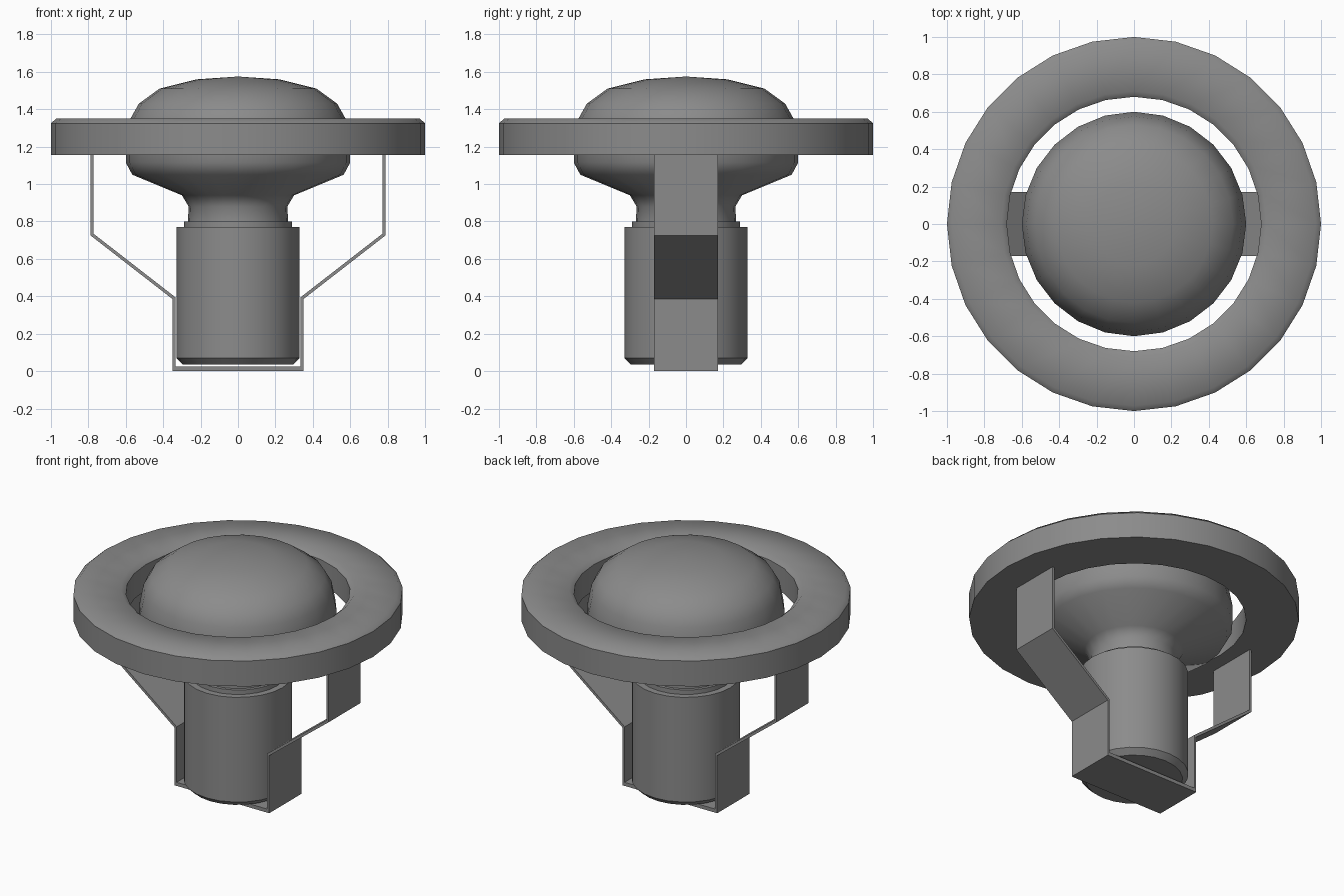
import bpy, bmesh, math

cube = bpy.data.objects.get("Cube")
if cube:
    bpy.data.objects.remove(cube, do_unlink=True)

grey = bpy.data.materials.new("mid grey")
grey.use_nodes = True
colour = (0.26, 0.26, 0.26, 1)
grey.diffuse_color = colour
grey.node_tree.nodes["Principled BSDF"].inputs["Base Color"].default_value = colour


def finish(name, bm, angle=None):
    bmesh.ops.recalc_face_normals(bm, faces=bm.faces)
    mesh = bpy.data.meshes.new(name)
    bm.to_mesh(mesh)
    bm.free()
    mesh.materials.append(grey)
    obj = bpy.data.objects.new(name, mesh)
    bpy.context.collection.objects.link(obj)
    if angle:
        bpy.ops.object.select_all(action='DESELECT')
        obj.select_set(True)
        bpy.context.view_layer.objects.active = obj
        bpy.ops.object.shade_smooth_by_angle(angle=math.radians(angle))
    return obj


def lathe(name, profile, sides, angle, closed=False):
    """Spin a (radius, height) profile around z."""
    bm = bmesh.new()
    verts = [bm.verts.new((r, 0, z)) for r, z in profile]
    edges = [bm.edges.new(pair) for pair in zip(verts, verts[1:])]
    if closed:
        edges.append(bm.edges.new((verts[-1], verts[0])))
    bmesh.ops.spin(bm, geom=verts + edges, cent=(0, 0, 0), axis=(0, 0, 1),
                   angle=2 * math.pi, steps=sides)
    bmesh.ops.remove_doubles(bm, verts=bm.verts, dist=0.0005)
    return finish(name, bm, angle)


# Flat ring with a softened top
lathe("ring", [(1, 1.155), (1, 1.325), (0.972, 1.35), (0.71, 1.35),
               (0.68, 1.325), (0.68, 1.155)], 28, 45, closed=True)

# Squat rounded bulb with its neck
lathe("bulb", [(0, 0.8), (0.268, 0.8), (0.264, 0.88), (0.3, 0.94), (0.565, 1.05),
               (0.6, 1.115), (0.6, 1.22), (0.575, 1.35), (0.53, 1.43),
               (0.42, 1.51), (0.22, 1.56), (0, 1.575)], 24, 50)

# Collar and socket below the neck
lathe("collar", [(0, 0.76), (0.288, 0.76), (0.288, 0.8), (0, 0.8)], 24, 30)
lathe("socket", [(0, 0.035), (0.295, 0.035), (0.33, 0.07), (0.33, 0.77), (0, 0.77)], 24, 30)

# Bent strap bracket: right half outline mirrored, then extruded in depth
outer = [(0.35, 0), (0.35, 0.385), (0.788, 0.725), (0.788, 1.16)]
inner = [(0.335, 0.024), (0.335, 0.395), (0.773, 0.735), (0.773, 1.16)]


def both(half):
    return [(-x, z) for x, z in reversed(half)] + half


bm = bmesh.new()
rows = [[bm.verts.new((x, -0.17, z)) for x, z in both(h)] for h in (outer, inner)]
for (a, b), (c, d) in zip(zip(rows[0], rows[0][1:]), zip(rows[1], rows[1][1:])):
    bm.faces.new((a, b, d, c))
new = bmesh.ops.extrude_face_region(bm, geom=bm.faces[:], use_keep_orig=True)["geom"]
bmesh.ops.translate(bm, vec=(0, 0.34, 0),
                    verts=[v for v in new if isinstance(v, bmesh.types.BMVert)])
finish("bracket", bm)
